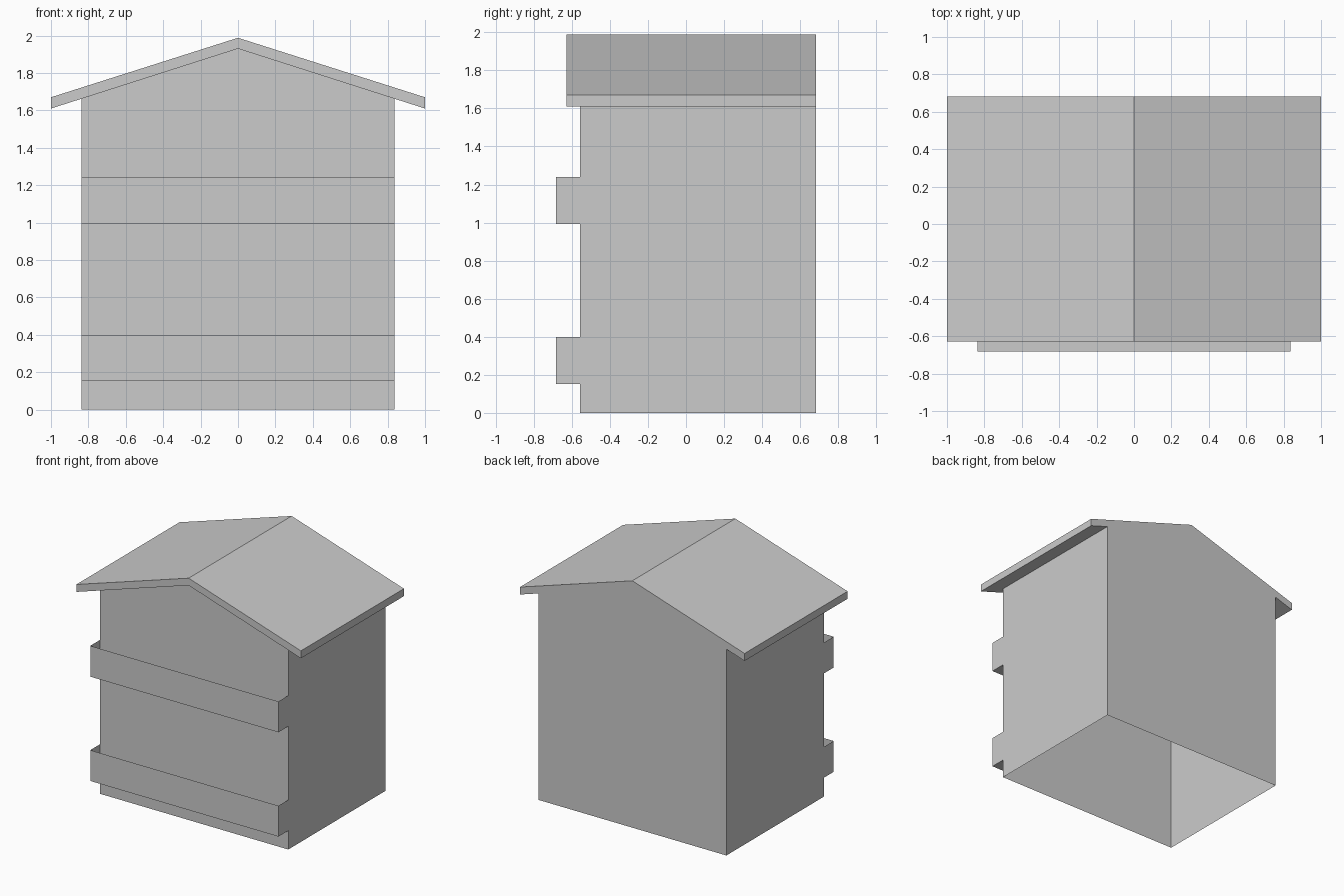
import bpy, bmesh

if "Cube" in bpy.data.objects:
    bpy.data.objects.remove(bpy.data.objects["Cube"])

HALF_W = 0.838            # body half width
FRONT, BACK = -0.557, 0.683


def extrude_profile(name, profile, y0, y1, open_edges=()):
    """Extrude an (x, z) outline from y0 to y1, leaving the listed side faces open."""
    bm = bmesh.new()
    a = [bm.verts.new((x, y0, z)) for x, z in profile]
    b = [bm.verts.new((x, y1, z)) for x, z in profile]
    n = len(profile)
    bm.faces.new(a)
    bm.faces.new(b[::-1])
    for i in range(n):
        if i not in open_edges:
            j = (i + 1) % n
            bm.faces.new((a[j], a[i], b[i], b[j]))
    mesh = bpy.data.meshes.new(name)
    bm.to_mesh(mesh)
    bm.free()
    obj = bpy.data.objects.new(name, mesh)
    bpy.context.collection.objects.link(obj)
    return obj


# Thin-walled house shell, open underneath and under the roof
extrude_profile("house_walls",
                [(-HALF_W, 0), (HALF_W, 0), (HALF_W, 1.662), (0, 1.93), (-HALF_W, 1.662)],
                FRONT, BACK, open_edges=(0, 2, 3))

# Gabled roof slab, overhanging the sides and front, flush at the back
extrude_profile("roof",
                [(-1, 1.61), (0, 1.93), (1, 1.61), (1, 1.67), (0, 1.988), (-1, 1.67)],
                -0.628, BACK)

# Front troughs, open on top
for name, z0, z1 in (("lower_front_trough", 0.152, 0.40), ("upper_front_trough", 0.992, 1.24)):
    extrude_profile(name, [(-HALF_W, z0), (HALF_W, z0), (HALF_W, z1), (-HALF_W, z1)],
                    -0.683, FRONT, open_edges=(2,))
